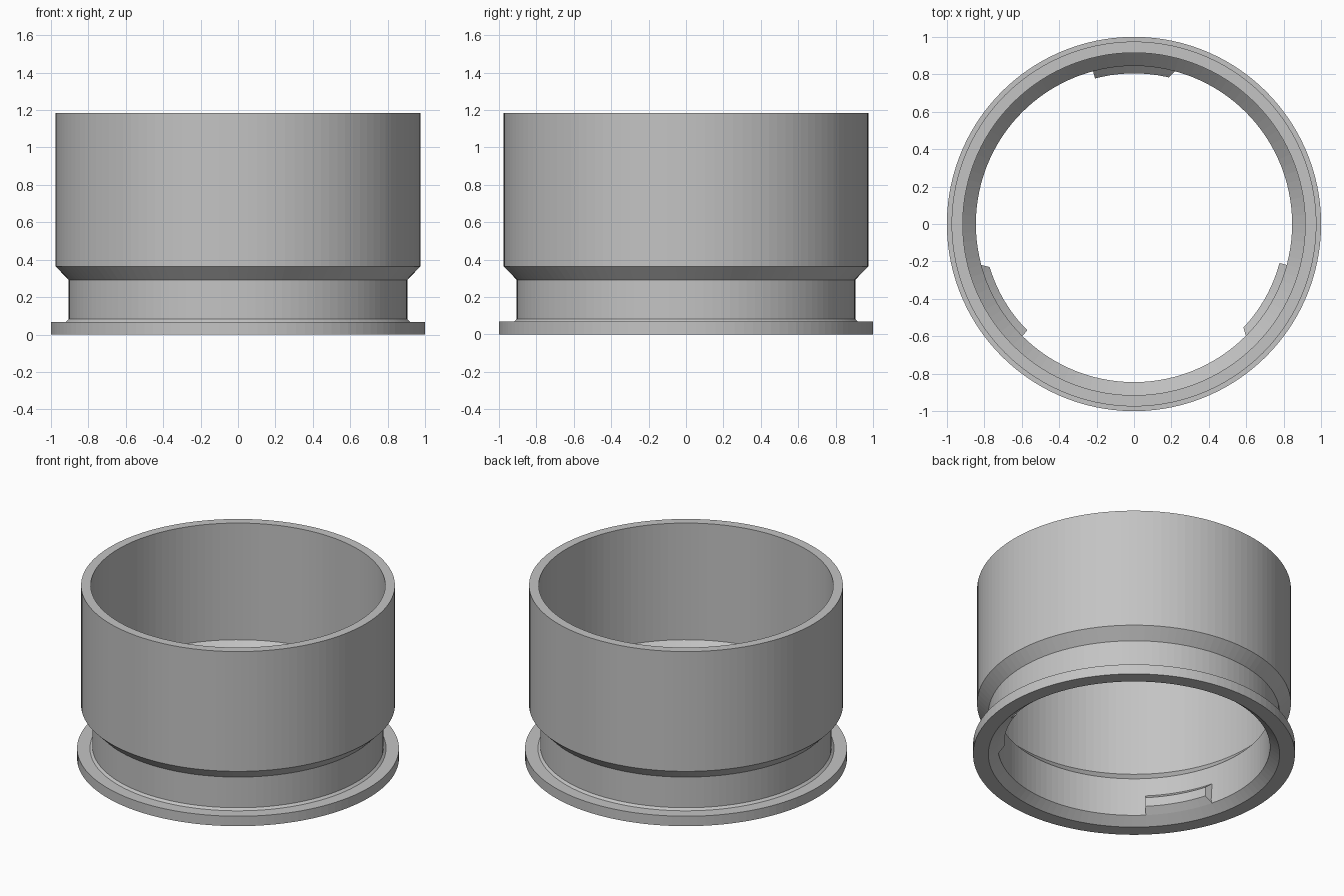
import bpy, bmesh
from math import cos, sin, radians

cube = bpy.data.objects.get("Cube")
if cube:
    bpy.data.objects.remove(cube)

grey = bpy.data.materials.new("plain_grey")
grey.use_nodes = True
colour = (0.55, 0.55, 0.55, 1)
grey.diffuse_color = colour
grey.node_tree.nodes["Principled BSDF"].inputs["Base Color"].default_value = colour

STEP = 3  # degrees per facet


def lathe(name, rings, closed):
    """Skin a list of rings, each a closed section of (radius, z, angle)."""
    bm = bmesh.new()
    loops = [[bm.verts.new((r * cos(radians(a)), r * sin(radians(a)), z))
              for r, z, a in ring] for ring in rings]
    pairs = list(zip(loops, loops[1:]))
    if closed:
        pairs.append((loops[-1], loops[0]))
    else:
        bm.faces.new(loops[0])
        bm.faces.new(loops[-1])
    for a, b in pairs:
        for i in range(len(a)):
            bm.faces.new((a[i - 1], a[i], b[i], b[i - 1]))
    bmesh.ops.recalc_face_normals(bm, faces=bm.faces)
    mesh = bpy.data.meshes.new(name)
    bm.to_mesh(mesh)
    bm.free()
    mesh.materials.append(grey)
    obj = bpy.data.objects.new(name, mesh)
    bpy.context.collection.objects.link(obj)
    return obj


# Hollow sleeve: base flange, neck, flared shoulder and wide socket
wall = [(0.905, 0), (1.0, 0), (1.0, 0.068), (0.92, 0.068), (0.905, 0.082),
        (0.905, 0.292), (0.975, 0.364), (0.975, 1.185), (0.915, 1.185),
        (0.915, 0.385), (0.845, 0.312), (0.845, 0.05)]
lathe("sleeve", [[(r, z, a) for r, z in wall] for a in range(0, 360, STEP)], True)

# Three locking tabs inside the neck, each with one slanted end
section = [(0.845, 0.05), (0.805, 0.09), (0.805, 0.152),
           (0.845, 0.188), (0.86, 0.188), (0.86, 0.07)]
for n, start in enumerate((75, 195, 315)):
    rings = []
    for a in range(start, start + 31, STEP):
        slant = 1.6 if a == start else 0
        rings.append([(r, z, a + (slant if r < 0.84 else 0)) for r, z in section])
    lathe("locking_tab_%d" % (n + 1), rings, False)
